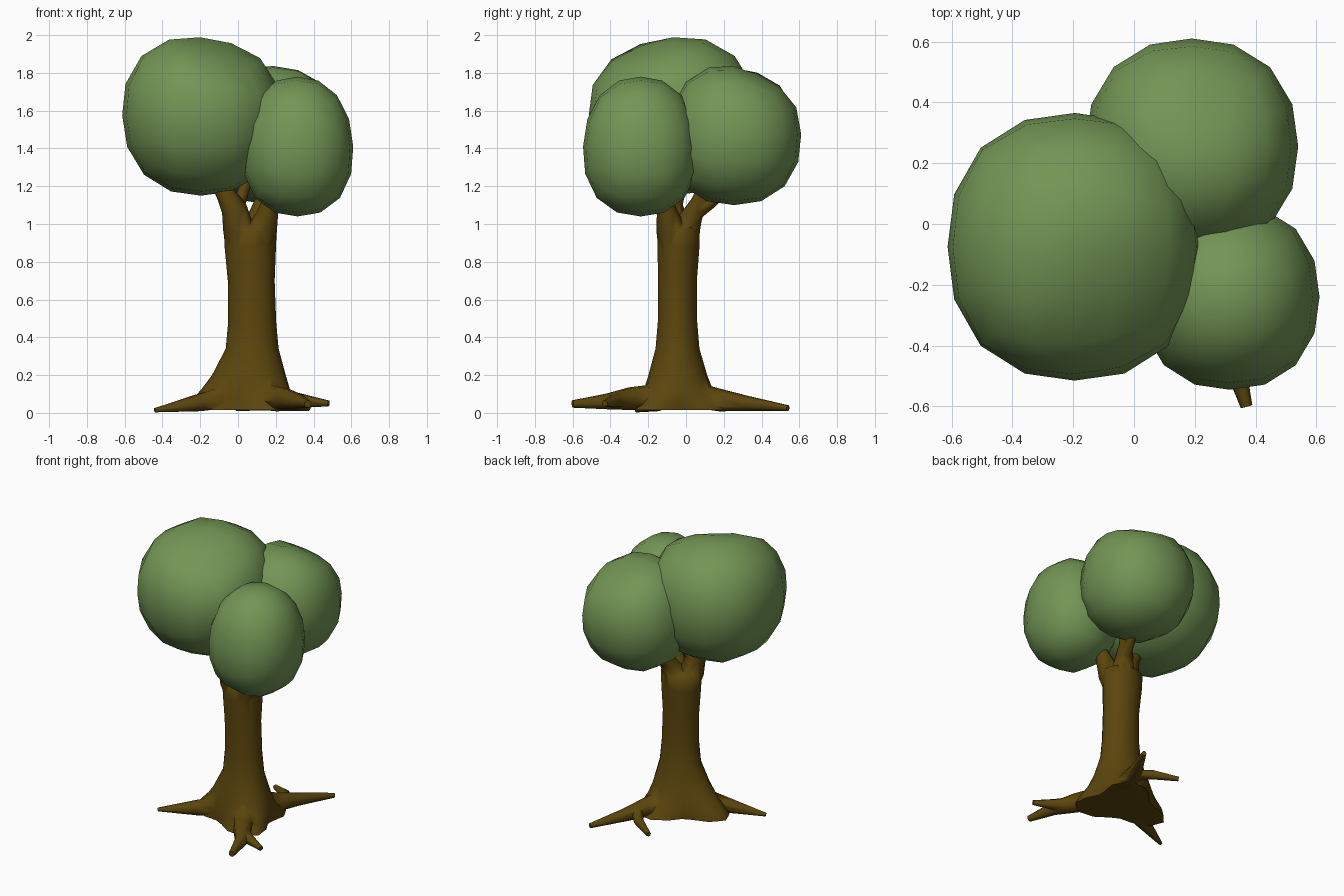
import bpy, bmesh
from math import sin, cos, tan, pi, radians
from mathutils import Vector, Quaternion

if "Cube" in bpy.data.objects:
    bpy.data.objects.remove(bpy.data.objects["Cube"])


def material(name, rgb):
    m = bpy.data.materials.new(name)
    m.diffuse_color = (*rgb, 1)
    m.use_nodes = True
    m.node_tree.nodes["Principled BSDF"].inputs["Base Color"].default_value = m.diffuse_color
    return m


bark = material("bark", (0.105, 0.06, 0.004))
leaf = material("leaf", (0.17, 0.30, 0.09))


def activate(ob):
    bpy.ops.object.select_all(action='DESELECT')
    ob.select_set(True)
    bpy.context.view_layer.objects.active = ob


def finish(bm, name, mat):
    bmesh.ops.recalc_face_normals(bm, faces=bm.faces)
    me = bpy.data.meshes.new(name)
    bm.to_mesh(me)
    bm.free()
    me.materials.append(mat)
    ob = bpy.data.objects.new(name, me)
    bpy.context.collection.objects.link(ob)
    activate(ob)
    bpy.ops.object.shade_smooth()
    return ob


def loft(name, rings):
    bm = bmesh.new()
    rows = [[bm.verts.new(p) for p in ring] for ring in rings]
    n = len(rows[0])
    for a, b in zip(rows, rows[1:]):
        for i in range(n):
            j = (i + 1) % n
            bm.faces.new((a[i], a[j], b[j], b[i]))
    bm.faces.new(rows[0][::-1])
    bm.faces.new(rows[-1])
    return finish(bm, name, bark)


def limb(name, path, n=8):
    """Tapered tube along (x, y, z, radius) points, welded onto the trunk."""
    pts = [Vector(p[:3]) for p in path]
    last = len(pts) - 1
    q, d0, rings = Quaternion(), Vector((0, 0, 1)), []
    for k, p in enumerate(pts):
        d = (pts[min(k + 1, last)] - pts[max(k - 1, 0)]).normalized()
        q = d0.rotation_difference(d) @ q
        d0 = d
        r = path[k][3]
        rings.append([p + q @ Vector((r * cos(2 * pi * i / n), r * sin(2 * pi * i / n), 0))
                      for i in range(n)])
    ob = loft(name, rings)
    mod = trunk.modifiers.new("weld", 'BOOLEAN')
    mod.operation, mod.solver, mod.object = 'UNION', 'EXACT', ob
    activate(trunk)
    bpy.ops.object.modifier_apply(modifier=mod.name)
    bpy.data.objects.remove(ob)


def foliage(name, centre, radii, taper, p, dent=(0, 0, 1), depth=0):
    """Rounded cube-sphere, 16 sides around, flattened a little towards dent."""
    bm = bmesh.new()
    bmesh.ops.create_cube(bm, size=2)
    bmesh.ops.subdivide_edges(bm, edges=bm.edges[:], cuts=3, use_grid_fill=True)
    d = Vector(dent).normalized()
    for v in bm.verts:
        u = Vector([tan(c * pi / 4) for c in v.co])
        flat = depth * max(0, u.normalized().dot(d)) ** 8
        u /= sum(abs(c) ** p for c in u) ** (1 / p)
        s = 1 - taper * u.z
        v.co = Vector((centre[0] + u.x * radii[0] * s,
                       centre[1] + u.y * radii[1] * s,
                       centre[2] + u.z * radii[2])) - d * flat
    return finish(bm, name, leaf)


# trunk: oval rings, flaring into three lobes at the foot (z, cx, cy, rx, ry, lobe)
profile = [(0.015, 0.06, -0.04, 0.27, 0.225, 0.28),
           (0.06, 0.06, -0.04, 0.265, 0.205, 0.2),
           (0.12, 0.06, -0.045, 0.235, 0.178, 0.1),
           (0.20, 0.065, -0.045, 0.195, 0.155, 0.04),
           (0.34, 0.075, -0.045, 0.14, 0.118, 0),
           (0.48, 0.075, -0.045, 0.127, 0.106, 0),
           (0.70, 0.07, -0.045, 0.124, 0.104, 0),
           (0.88, 0.065, -0.04, 0.136, 0.113, 0),
           (0.97, 0.065, -0.04, 0.14, 0.115, 0),
           (1.00, 0.065, -0.04, 0.09, 0.07, 0)]
rings = []
for z, cx, cy, rx, ry, lobe in profile:
    ring = []
    for i in range(18):
        t = 2 * pi * i / 18
        k = 1 + lobe * cos(3 * (t - radians(66)))
        ring.append((cx + rx * k * cos(t), cy + ry * k * sin(t), z))
    rings.append(ring)
trunk = loft("trunk", rings)

# roots, starting inside the flare
limb("left_root",
     [(0.0, -0.09, 0.1, 0.07), (-0.2, -0.165, 0.055, 0.05), (-0.44, -0.26, 0.014, 0.012)])
limb("back_root",
     [(0.1, 0.02, 0.1, 0.07), (0.19, 0.19, 0.065, 0.06), (0.25, 0.32, 0.05, 0.042),
      (0.37, 0.54, 0.025, 0.016)])
limb("back_root_fork",
     [(0.22, 0.23, 0.055, 0.04), (0.13, 0.34, 0.045, 0.032), (-0.01, 0.43, 0.025, 0.016)])
limb("front_root",
     [(0.12, -0.1, 0.09, 0.07), (0.24, -0.29, 0.075, 0.062), (0.32, -0.42, 0.06, 0.042),
      (0.37, -0.6, 0.047, 0.02)])
limb("front_root_fork",
     [(0.28, -0.34, 0.07, 0.045), (0.35, -0.38, 0.062, 0.036), (0.48, -0.43, 0.05, 0.016)])

# branches reaching into the foliage
limb("left_branch",
     [(0.045, -0.04, 0.84, 0.08), (0.003, -0.065, 0.97, 0.083), (-0.02, -0.08, 1.08, 0.068),
      (-0.06, -0.09, 1.15, 0.053), (-0.12, -0.09, 1.26, 0.04)])
limb("left_branch_fork",
     [(-0.02, -0.07, 1.06, 0.045), (0.02, -0.04, 1.15, 0.032), (0.06, -0.02, 1.26, 0.025)])
limb("right_branch",
     [(0.09, -0.05, 0.84, 0.08), (0.13, -0.08, 0.97, 0.078), (0.158, -0.1, 1.06, 0.056),
      (0.175, -0.115, 1.12, 0.047), (0.24, -0.18, 1.26, 0.04)])
limb("back_branch",
     [(0.075, -0.04, 0.84, 0.08), (0.09, -0.005, 0.97, 0.08), (0.11, 0.03, 1.04, 0.058),
      (0.13, 0.07, 1.12, 0.042), (0.16, 0.12, 1.25, 0.035)])
limb("back_branch_fork",
     [(0.12, 0.04, 1.05, 0.04), (0.14, 0.13, 1.11, 0.03), (0.17, 0.22, 1.19, 0.022)])
activate(trunk)
bpy.ops.object.shade_smooth_by_angle(angle=radians(65))

# leafy crowns
foliage("large_crown", (-0.195, -0.075, 1.575), (0.418, 0.44, 0.425), -0.03, 2.3,
        (0.33, -0.47, 0.82), 0.07)
foliage("back_crown", (0.19, 0.255, 1.475), (0.35, 0.355, 0.375), 0.03, 2.25,
        (0.2, 0.45, 0.85), 0.05)
foliage("front_crown", (0.315, -0.24, 1.41), (0.295, 0.305, 0.37), 0.05, 2.25)
